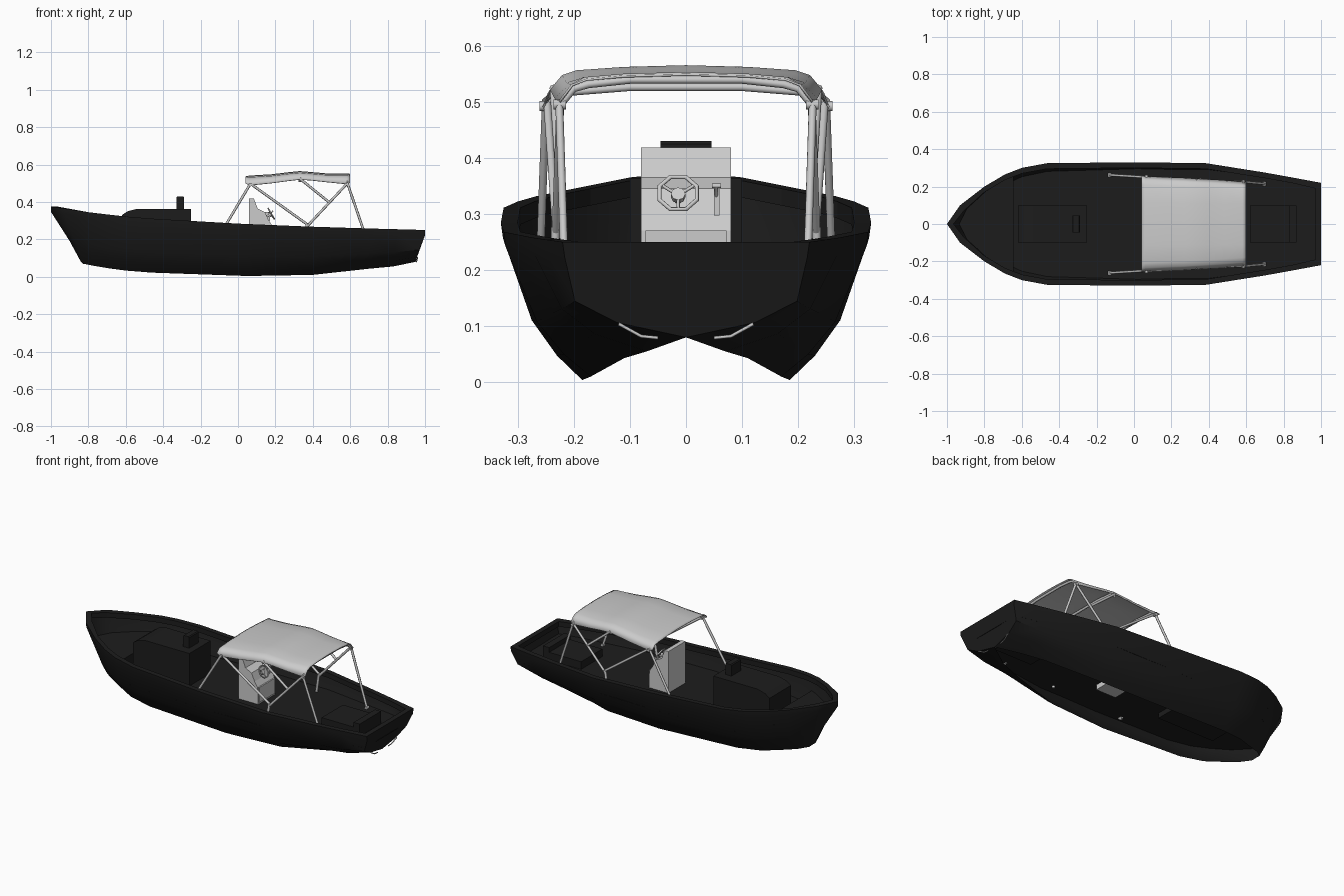
import bpy, bmesh, math
from mathutils import Vector

if "Cube" in bpy.data.objects:
    bpy.data.objects.remove(bpy.data.objects["Cube"])

black = bpy.data.materials.new("black_paint")
black.diffuse_color = (0.012, 0.012, 0.012, 1)
black.use_nodes = True
black.node_tree.nodes["Principled BSDF"].inputs["Base Color"].default_value = black.diffuse_color

def make(name, verts, faces, mat=None, mirror=False, smooth=None):
    me = bpy.data.meshes.new(name)
    me.from_pydata([tuple(v) for v in verts], [], faces)
    bm = bmesh.new(); bm.from_mesh(me)
    bmesh.ops.remove_doubles(bm, verts=bm.verts, dist=1e-5)
    bmesh.ops.recalc_face_normals(bm, faces=bm.faces)
    bm.to_mesh(me); bm.free()
    ob = bpy.data.objects.new(name, me)
    bpy.context.collection.objects.link(ob)
    if mat: me.materials.append(mat)
    if mirror:
        m = ob.modifiers.new("mirror", 'MIRROR')
        m.use_axis = (False, True, False)
        m.merge_threshold = 0.0005
    if smooth:
        bpy.ops.object.select_all(action='DESELECT')
        bpy.context.view_layer.objects.active = ob
        ob.select_set(True)
        bpy.ops.object.shade_smooth_by_angle(angle=math.radians(smooth))
    return ob

def loft(rows):
    # grid of points -> verts, quads
    n = len(rows[0])
    verts = [p for r in rows for p in r]
    faces = [(i*n+j, i*n+j+1, (i+1)*n+j+1, (i+1)*n+j)
             for i in range(len(rows)-1) for j in range(n-1)]
    return verts, faces

def prism(name, prof, y0, y1, mat=None):
    # x,z profile extruded across the boat
    n = len(prof)
    v = [(x, y0, z) for x, z in prof] + [(x, y1, z) for x, z in prof]
    f = [tuple(range(n)), tuple(range(n, 2*n))]
    f += [(i, (i+1) % n, n+(i+1) % n, n+i) for i in range(n)]
    return make(name, v, f, mat)

def box(name, x0, x1, y0, y1, z0, z1, mat=None):
    return prism(name, [(x0, z0), (x1, z0), (x1, z1), (x0, z1)], y0, y1, mat)

def rod(name, pts, r=0.007, mat=None):
    cu = bpy.data.curves.new(name, 'CURVE')
    cu.dimensions = '3D'
    cu.bevel_depth, cu.bevel_resolution, cu.use_fill_caps = r, 2, True
    sp = cu.splines.new('POLY')
    sp.points.add(len(pts)-1)
    for p, q in zip(sp.points, pts): p.co = (*q, 1)
    ob = bpy.data.objects.new(name, cu)
    bpy.context.collection.objects.link(ob)
    if mat: cu.materials.append(mat)
    return ob

# Hull stations: sheer point, bottom edge point, inward share of the two side knuckles
stations = [
    ((-1.0, 0, .375), (-.84, 0, .08), .4, .7),
    ((-.93, .10, .365), (-.83, .03, .07), .4, .7),
    ((-.80, .20, .345), (-.78, .07, .06), .4, .7),
    ((-.69, .265, .332), (-.69, .11, .045), .4, .7),
    ((-.60, .30, .322), (-.60, .15, .033), .38, .69),
    ((-.465, .325, .311), (-.46, .175, .022), .38, .69),
    ((0, .33, .284), (.05, .185, .004), .38, .69),
    ((.385, .325, .268), (.40, .17, .010), .38, .69),
    ((.70, .275, .258), (.70, .11, .043), .25, .58),
    ((.85, .248, .254), (.83, .07, .055), .15, .48),
    ((1.0, .22, .25), (.95, 0, .08), .10, .44)]
FLOOR = .17
rows, deck, fore = [], [], []

def at_height(row, z):
    for a, b in zip(row, row[1:]):
        if a.z >= z >= b.z:
            return a.lerp(b, (a.z-z)/(a.z-b.z))

for s, b, f1, f2 in stations:
    S, B = Vector(s), Vector(b)
    def knuckle(fy, fz):
        p = S.lerp(B, fz); p.y = S.y+(B.y-S.y)*fy
        return p
    rail = S - Vector((0, .004 if S.y else 0, .028))
    row = [S, rail, knuckle(f1, .62), knuckle(f2, .845), B]
    rows.append(row)
    deck.append(at_height(row, FLOOR))
    fore.append(at_height(row, .245))
v, f = loft(rows)
make("hull", v, f, black, True, 40)
# transom closing the stern
make("transom", rows[-1]+[Vector((1.0, 0, .25))], [tuple(range(6))], black, True)

# gunwale cap and inner lip, carried round the stern
inner = [r[0]+Vector((.035*(i == 0) + .02*(i == 1) - .03*(i == 10), -.03 if i else 0, 0))
         for i, r in enumerate(rows)]
outer = [r[0] for r in rows] + [Vector((1, 0, .25))]
inner.append(Vector((.97, 0, .25)))
v, f = loft([[o, n, n-Vector((0, 0, .03))] for o, n in zip(outer, inner)])
make("gunwale", v, f, black, True)

# cockpit floor, raised foredeck and its bulkhead
def sheet(name, edge, z):
    v, f = loft([[p, Vector((p.x, 0, z))] for p in edge])
    return make(name, v, f, black, True)
sheet("cockpit_floor", deck, FLOOR)
sheet("foredeck", fore[:4]+[fore[3].lerp(fore[4], .5)], .245)
b = fore[3].lerp(fore[4], .5)
make("bow_bulkhead", [(b.x, 0, .245), b, (b.x, .225, FLOOR), (b.x, 0, FLOOR)],
     [(0, 1, 2, 3)], black, True)

# forward locker with stack, stern seat
prism("forward_locker", [(-.62, .14), (-.25, .14), (-.25, .363), (-.54, .363),
                         (-.59, .35), (-.62, .33)], -.1, .1, black)
prism("locker_stack", [(-.33, .36), (-.29, .36), (-.29, .425), (-.295, .43),
                       (-.325, .43), (-.33, .425)], -.045, .045, black)
box("stern_seat", .62, .87, -.1, .1, .14, .215, black)
box("stern_seat_back", .83, .87, -.1, .1, .2, .243, black)
# small pale trim along the lower transom edge
for s in (-1, 1):
    rod("stern_trim", [(.96, s*.12, .104), (.955, s*.08, .082), (.953, s*.05, .079)], .003)

# steering console
prism("console", [(.06, .14), (.19, .14), (.185, .27), (.165, .30), (.145, .345),
                  (.105, .365), (.085, .418), (.06, .418)], -.08, .08)
box("console_panel", .18, .193, -.072, .072, .18, .27)

# octagonal steering wheel with spokes, hub and shaft
C = Vector((.178, -.014, .337))
ax = Vector((.85, 0, .5)).normalized()
up, side = Vector((-ax.z, 0, ax.x)), Vector((0, 1, 0))
def on_wheel(a, r): return C + r*(math.cos(a)*up + math.sin(a)*side)
rim = rod("wheel_rim", [on_wheel(math.pi*(k+.5)/4, .036) for k in range(8)], .004)
rim.data.splines[0].use_cyclic_u = True
for k in range(3):
    rod("wheel_spoke", [C-ax*.008, on_wheel(math.pi+k*2*math.pi/3, .035)], .003)
rod("wheel_hub", [C-ax*.014, C-ax*.002], .013)
rod("wheel_shaft", [C-ax*.045, C-ax*.01], .006)

# throttle lever
box("throttle_base", .14, .172, .05, .06, .297, .345)
rod("throttle_lever", [(.16, .054, .32), (.185, .054, .35)], .003)
rod("throttle_grip", [(.185, .046, .35), (.185, .062, .35)], .004)

# canopy: x, half width, top z, edge z
canopy = [(.04, .257, .537, .503), (.06, .257, .541, .49), (.18, .251, .548, .502),
          (.27, .247, .559, .514), (.33, .243, .565, .521), (.39, .24, .56, .517),
          (.48, .235, .552, .507), (.58, .228, .553, .497), (.60, .226, .55, .503)]
rows = []
for x, w, zt, ze in canopy:
    ym = w-.022
    rows.append([Vector(p) for p in ((x, w, ze), (x, ym, ze+(zt-ze)*.6), (x, w-.048, zt-.009),
                 (x, .11, zt-.003), (x, 0, zt))])
v, f = loft(rows)
top = make("canopy", v, f, None, True, 50)
sol = top.modifiers.new("cloth", 'SOLIDIFY')
sol.thickness, sol.offset = .004, -1

# transverse canopy bows
for x, w, zt, ze in ((.065, .25, .53, .495), (.33, .236, .552, .515), (.585, .224, .543, .5)):
    half = [(x, w, ze-.005), (x, w-.024, ze+(zt-ze)*.55), (x, w-.05, zt-.012), (x, .1, zt-.004)]
    rod("canopy_bow", half + [(a, -y, z) for a, y, z in reversed(half)])

# side struts and feet
for s in (-1, 1):
    P = lambda x, y, z: (x, s*y, z)
    rod("front_leg", [P(-.135, .262, .16), P(.065, .25, .495)])
    rod("rear_leg", [P(.70, .215, .165), P(.585, .226, .5)])
    rod("front_brace", [P(.07, .247, .495), P(.37, .232, .28)])
    rod("rear_brace", [P(.37, .232, .27), P(.585, .224, .5)])
    rod("middle_strut", [P(.33, .236, .525), P(.485, .228, .40)])
    rod("brace_foot", [P(.37, .232, .285), P(.35, .236, .16)], .008)
    for p in ((-.13, .262, .17), (.697, .215, .175), (.067, .25, .492), (.585, .225, .495)):
        rod("leg_fitting", [P(p[0], p[1]-.011, p[2]), P(p[0], p[1]+.011, p[2])], .009)
